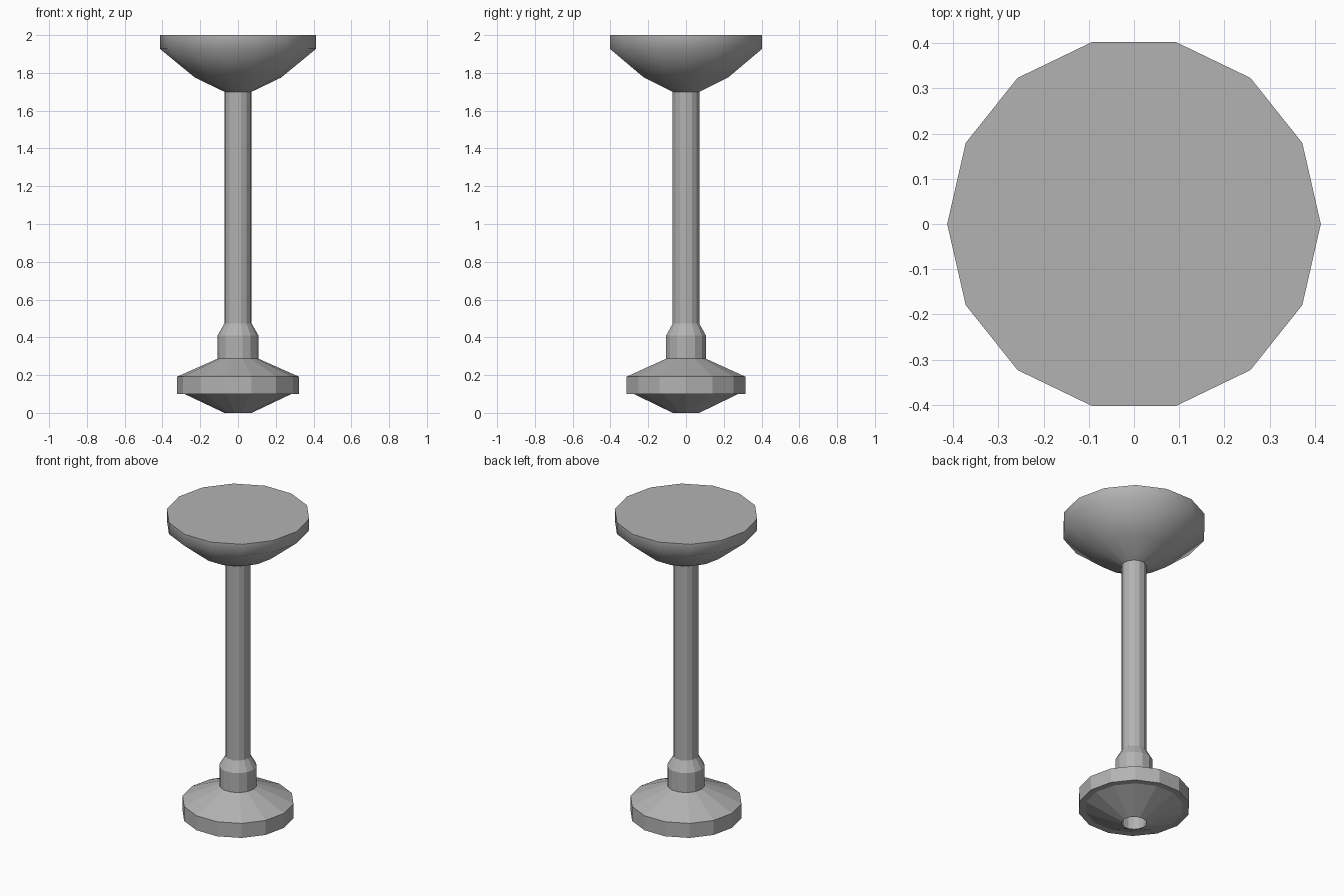
import bpy, bmesh, math

if "Cube" in bpy.data.objects:
    bpy.data.objects.remove(bpy.data.objects["Cube"])

SIDES = 14

# Mid-grey finish shared by every part
grey = bpy.data.materials.new("mid_grey")
grey.diffuse_color = (0.45, 0.45, 0.45, 1.0)
grey.use_nodes = True
grey.node_tree.nodes["Principled BSDF"].inputs["Base Color"].default_value = grey.diffuse_color


def lathe(name, profile, smooth=False, cap_top=False):
    """Revolve (radius, height) points around z with SIDES facets."""
    bm = bmesh.new()
    rings = []
    for r, z in profile:
        ring = []
        for i in range(SIDES):
            a = 2 * math.pi * i / SIDES
            ring.append(bm.verts.new((r * math.cos(a), r * math.sin(a), z)))
        rings.append(ring)
    for low, high in zip(rings, rings[1:]):
        for i in range(SIDES):
            j = (i + 1) % SIDES
            face = bm.faces.new((low[i], low[j], high[j], high[i]))
            face.smooth = smooth
    if cap_top:
        top = bm.faces.new(rings[-1])
        for edge in top.edges:
            edge.smooth = False  # crisp rim
    mesh = bpy.data.meshes.new(name)
    bm.to_mesh(mesh)
    bm.free()
    mesh.materials.append(grey)
    obj = bpy.data.objects.new(name, mesh)
    bpy.context.collection.objects.link(obj)
    return obj


# Foot: shallow underside cone, stepped disc and sloping top
lathe("foot", [(0.072, 0.0), (0.283, 0.10), (0.322, 0.10), (0.322, 0.192), (0.108, 0.287)])

# Collar where the pole meets the foot
lathe("collar", [(0.108, 0.287), (0.108, 0.41), (0.072, 0.473)])

# Hollow pole, open at the bottom
lathe("pole", [(0.072, 0.0), (0.072, 1.70)])

# Smooth bowl-shaped head with a flat top
lathe("head", [(0.072, 1.70), (0.228, 1.775), (0.413, 1.927), (0.413, 2.0)],
      smooth=True, cap_top=True)
